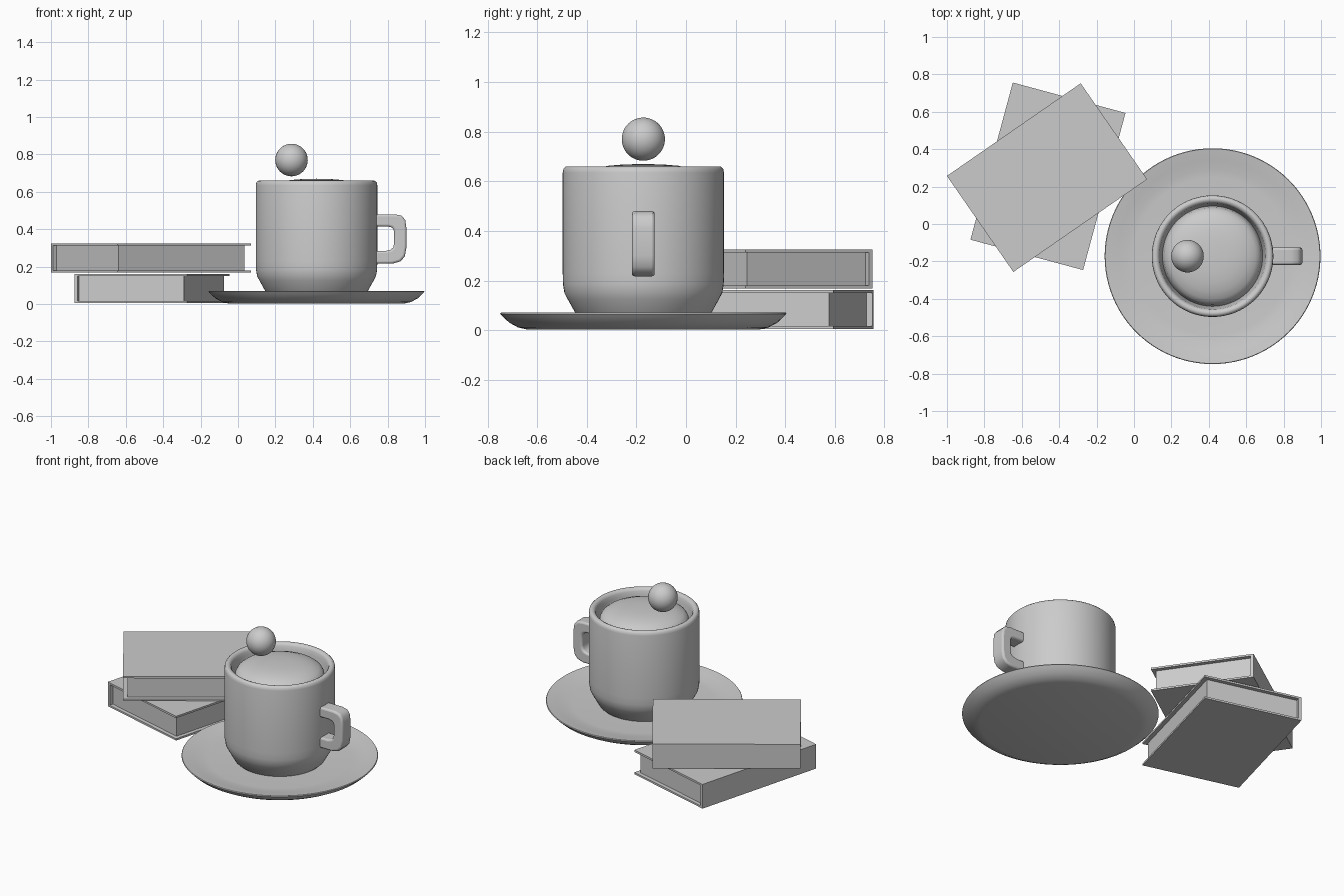
import bpy, bmesh, math
from mathutils import Matrix

if "Cube" in bpy.data.objects:
    bpy.data.objects.remove(bpy.data.objects["Cube"])

GREY = (0.6, 0.6, 0.6, 1.0)
grey = bpy.data.materials.new("plain grey")
grey.use_nodes = True
grey.diffuse_color = GREY
grey.node_tree.nodes["Principled BSDF"].inputs["Base Color"].default_value = GREY

CENTRE = (0.42, -0.172, 0)   # axis shared by cup and saucer


def finish(name, bm, location=(0, 0, 0), turn=0, angle=40, bevel=0):
    """Turn a bmesh into a shaded object."""
    bmesh.ops.recalc_face_normals(bm, faces=bm.faces)
    mesh = bpy.data.meshes.new(name)
    bm.to_mesh(mesh)
    bm.free()
    mesh.materials.append(grey)
    obj = bpy.data.objects.new(name, mesh)
    bpy.context.collection.objects.link(obj)
    obj.location = location
    obj.rotation_euler.z = math.radians(turn)
    if bevel:
        mod = obj.modifiers.new("soft edges", "BEVEL")
        mod.width = bevel
        mod.segments = 3
        mod.angle_limit = math.radians(40)
    bpy.ops.object.select_all(action="DESELECT")
    obj.select_set(True)
    bpy.context.view_layer.objects.active = obj
    bpy.ops.object.shade_smooth_by_angle(angle=math.radians(angle))
    return obj


def lathe(name, profile, location, steps=96):
    """Revolve (radius, height) points about the z axis."""
    bm = bmesh.new()
    verts = [bm.verts.new((r, 0, z)) for r, z in profile]
    edges = [bm.edges.new(pair) for pair in zip(verts, verts[1:])]
    bmesh.ops.spin(bm, geom=verts + edges, cent=(0, 0, 0), axis=(0, 0, 1),
                   angle=math.tau, steps=steps)
    bmesh.ops.remove_doubles(bm, verts=bm.verts, dist=0.0005)
    return finish(name, bm, location)


def box(bm, low, high):
    size = [b - a for a, b in zip(low, high)]
    mid = [(a + b) / 2 for a, b in zip(low, high)]
    bmesh.ops.create_cube(bm, size=1, matrix=Matrix.Translation(mid) @ Matrix.Diagonal((*size, 1)))


def book(name, x, y, z, turn):
    """Closed book lying flat, with its spine on local +y."""
    hx, hy, height, board, inset = 0.435, 0.312, 0.157, 0.012, 0.025
    cover = bmesh.new()
    box(cover, (-hx, -hy, 0), (hx, hy, board))
    box(cover, (-hx, -hy, height - board), (hx, hy, height))
    box(cover, (-hx, hy - 0.018, board), (hx, hy, height - board))
    finish(name + "_cover", cover, (x, y, z), turn)
    pages = bmesh.new()
    box(pages, (inset - hx, inset - hy, board), (hx - inset, hy - 0.018, height - board))
    finish(name + "_pages", pages, (x, y, z), turn)


# Stacked books
book("lower_book", -0.46, 0.255, 0.005, 74.9)
book("upper_book", -0.465, 0.248, 0.168, 34.7)

# Saucer
lathe("saucer", [(0, 0.003), (0.47, 0.003), (0.505, 0.011), (0.54, 0.030), (0.565, 0.053),
                 (0.577, 0.066), (0.574, 0.071), (0.555, 0.068), (0.51, 0.060),
                 (0.46, 0.050), (0.42, 0.047), (0, 0.047)], CENTRE)

# Cup body with rolled rim
lathe("cup", [(0, 0.048), (0.255, 0.048), (0.27, 0.062), (0.305, 0.125), (0.318, 0.15),
              (0.324, 0.185), (0.325, 0.23), (0.325, 0.635), (0.322, 0.65), (0.313, 0.659),
              (0.302, 0.66), (0.291, 0.655), (0.284, 0.643), (0.28, 0.62), (0.268, 0.56)], CENTRE)

# Domed filling inside the rim
lathe("cup_filling", [(0, 0.67), (0.08, 0.668), (0.14, 0.663), (0.19, 0.652), (0.23, 0.636),
                      (0.25, 0.62), (0.26, 0.602), (0.268, 0.56)], CENTRE)

# Handle: matching outer and inner outlines, given width along y
outer = [(0.72, 0.48), (0.84, 0.48), (0.875, 0.472), (0.894, 0.45), (0.90, 0.41),
         (0.90, 0.30), (0.892, 0.255), (0.87, 0.229), (0.83, 0.217), (0.72, 0.217)]
inner = [(0.72, 0.415), (0.80, 0.415), (0.821, 0.41), (0.832, 0.398), (0.835, 0.38),
         (0.835, 0.325), (0.83, 0.303), (0.815, 0.29), (0.79, 0.284), (0.72, 0.284)]
bm = bmesh.new()
rings = [[bm.verts.new((p[0], y, p[1])) for p, y in
          ((o, -0.046), (o, 0.046), (i, 0.046), (i, -0.046))] for o, i in zip(outer, inner)]
for a, b in zip(rings, rings[1:]):
    for k in range(4):
        bm.faces.new((a[k], a[k - 1], b[k - 1], b[k]))
bm.faces.new(rings[0])
bm.faces.new(rings[-1])
finish("cup_handle", bm, (0, CENTRE[1], 0), bevel=0.012)

# Ball floating above the cup
bm = bmesh.new()
bmesh.ops.create_uvsphere(bm, u_segments=48, v_segments=24, radius=0.087)
finish("ball", bm, (0.286, CENTRE[1], 0.77))
